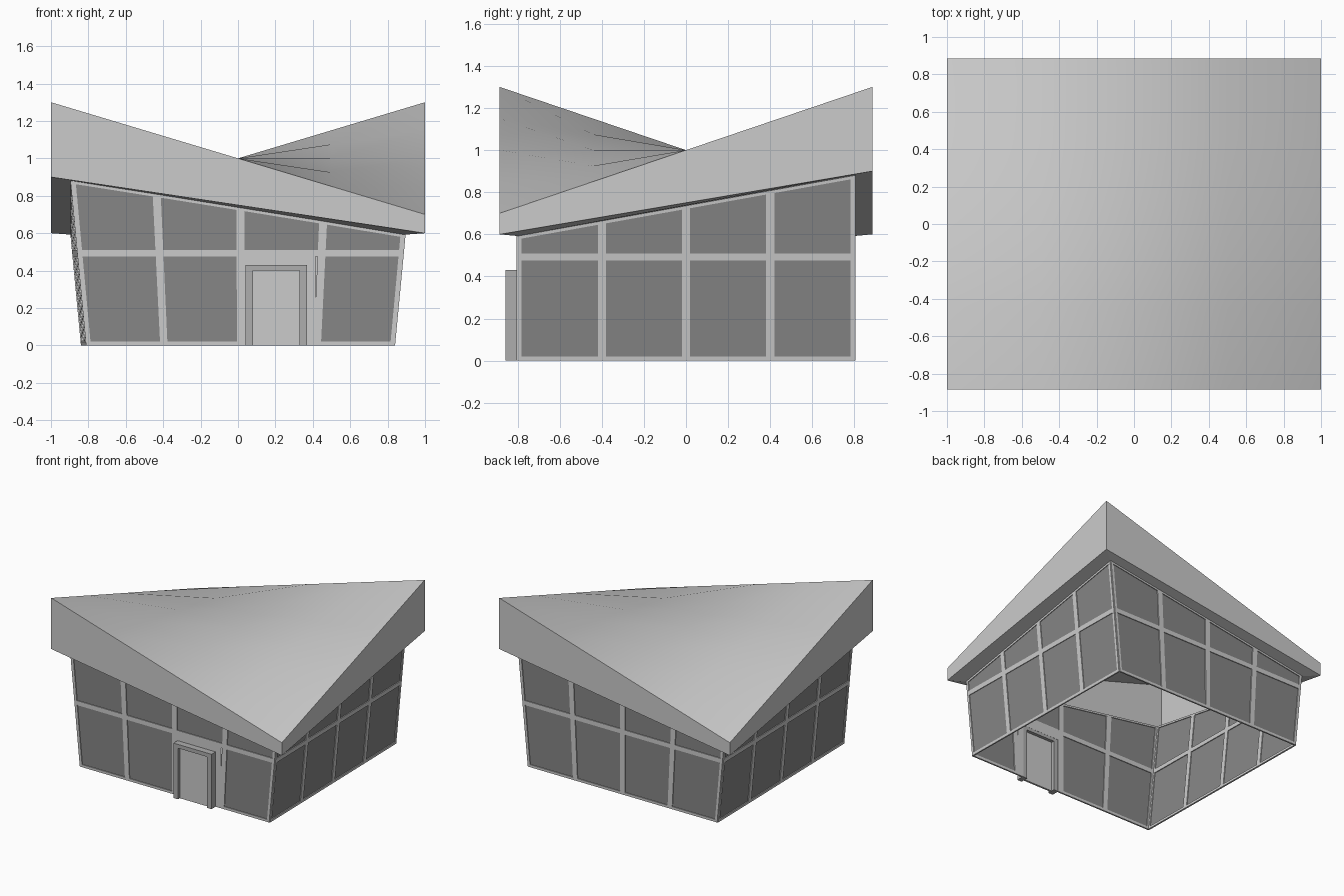
import bpy, bmesh
from mathutils import Vector

if "Cube" in bpy.data.objects:
    bpy.data.objects.remove(bpy.data.objects["Cube"])

HX, HY = 1.0, 0.885            # roof half sizes
SIGNS = [(-1, -1), (1, -1), (1, 1), (-1, 1)]   # corners, counter-clockwise from front left


def material(name, v):
    m = bpy.data.materials.new(name)
    m.diffuse_color = (v, v, v, 1)
    m.use_nodes = True
    m.node_tree.nodes["Principled BSDF"].inputs["Base Color"].default_value = m.diffuse_color
    return m


glass_mat = material("dark_glass", 0.24)
trim_mat = material("door_trim_grey", 0.42)
door_mat = material("door_grey", 0.6)


def mesh_object(name, quads, mat=None, thickness=0):
    bm = bmesh.new()
    for q in quads:
        bm.faces.new([bm.verts.new(p) for p in q])
    bmesh.ops.remove_doubles(bm, verts=bm.verts, dist=1e-5)
    me = bpy.data.meshes.new(name)
    bm.to_mesh(me)
    bm.free()
    ob = bpy.data.objects.new(name, me)
    bpy.context.collection.objects.link(ob)
    if mat:
        me.materials.append(mat)
    if thickness:
        mod = ob.modifiers.new("thickness", 'SOLIDIFY')
        mod.thickness = thickness
        mod.offset = 0
    return ob


def box(name, lo, hi, mat=None):
    lo, hi = Vector(lo), Vector(hi)
    bpy.ops.mesh.primitive_cube_add(size=1, location=(lo + hi) / 2)
    ob = bpy.context.object
    ob.name = name
    ob.scale = hi - lo
    if mat:
        ob.data.materials.append(mat)


# Saddle roof surface
N = 4


def saddle(i, j):
    a, b = 2 * i / N - 1, 2 * j / N - 1
    return (a * HX, b * HY, 1 + 0.3 * a * b)


roof = mesh_object("roof_surface", [
    [saddle(i, j), saddle(i + 1, j), saddle(i + 1, j + 1), saddle(i, j + 1)]
    for i in range(N) for j in range(N)])
for p in roof.data.polygons:
    p.use_smooth = True


# Wall corner posts lean outward in x and meet the soffit
def wall_top(k):
    sx, sy = SIGNS[k]
    return 0.88 if sx * sy > 0 else 0.592


def post(k, z):
    sx, sy = SIGNS[k]
    return Vector((sx * (0.89 - 0.095 * (wall_top(k) - z)), sy * 0.8, z))


# Fascia boards and the soffit ring under the overhang
fascia, soffit = [], []
for k in range(4):
    n = (k + 1) % 4
    ends = []
    for c in (k, n):
        sx, sy = SIGNS[c]
        high = sx * sy > 0
        ends.append((Vector((sx * HX, sy * HY, 0.9 if high else 0.6)),
                     Vector((sx * HX, sy * HY, 1.3 if high else 0.7))))
    (b0, t0), (b1, t1) = ends
    fascia.append([b0, b1, t1, t0])
    soffit.append([b1, b0, post(k, wall_top(k)), post(n, wall_top(n))])
mesh_object("roof_fascia", fascia)
mesh_object("roof_soffit", soffit)

# Four window walls: a mullion grid with glass between
E = M = 0.012
US = [0, E, .25 - M, .25 + M, .5 - M, .5 + M, .75 - M, .75 + M, 1 - E, 1]
for k, side in enumerate(["front", "right", "back", "left"]):
    n = (k + 1) % 4

    def point(u, j):
        top = wall_top(k) * (1 - u) + wall_top(n) * u
        z = [0, 0.02, 0.475, 0.51, top - 0.015, top][j]
        return post(k, z).lerp(post(n, z), u)

    frame, glass = [], []
    for i in range(9):
        for j in range(5):
            if side == "front" and i == 5 and j < 2:
                continue                      # door bay
            q = [point(US[i], j), point(US[i + 1], j),
                 point(US[i + 1], j + 1), point(US[i], j + 1)]
            (glass if i % 2 and j % 2 else frame).append(q)
    mesh_object(side + "_wall_frame", frame, thickness=0.012)
    mesh_object(side + "_windows", glass, glass_mat)

# Solid wall around the door
Y0, Y1 = -0.806, -0.794
box("door_bay_left", (0.02, Y0, 0), (0.045, Y1, 0.48))
box("door_bay_right", (0.365, Y0, 0), (0.415, Y1, 0.48))
box("door_bay_top", (0.045, Y0, 0.425), (0.365, Y1, 0.48))

# Projecting door frame and door leaf
box("door_jamb_left", (0.04, -0.857, 0), (0.08, -0.795, 0.4), trim_mat)
box("door_jamb_right", (0.33, -0.857, 0), (0.37, -0.795, 0.4), trim_mat)
box("door_lintel", (0.04, -0.857, 0.4), (0.37, -0.795, 0.43), trim_mat)
box("door_leaf", (0.08, -0.835, 0), (0.33, -0.82, 0.4), door_mat)
